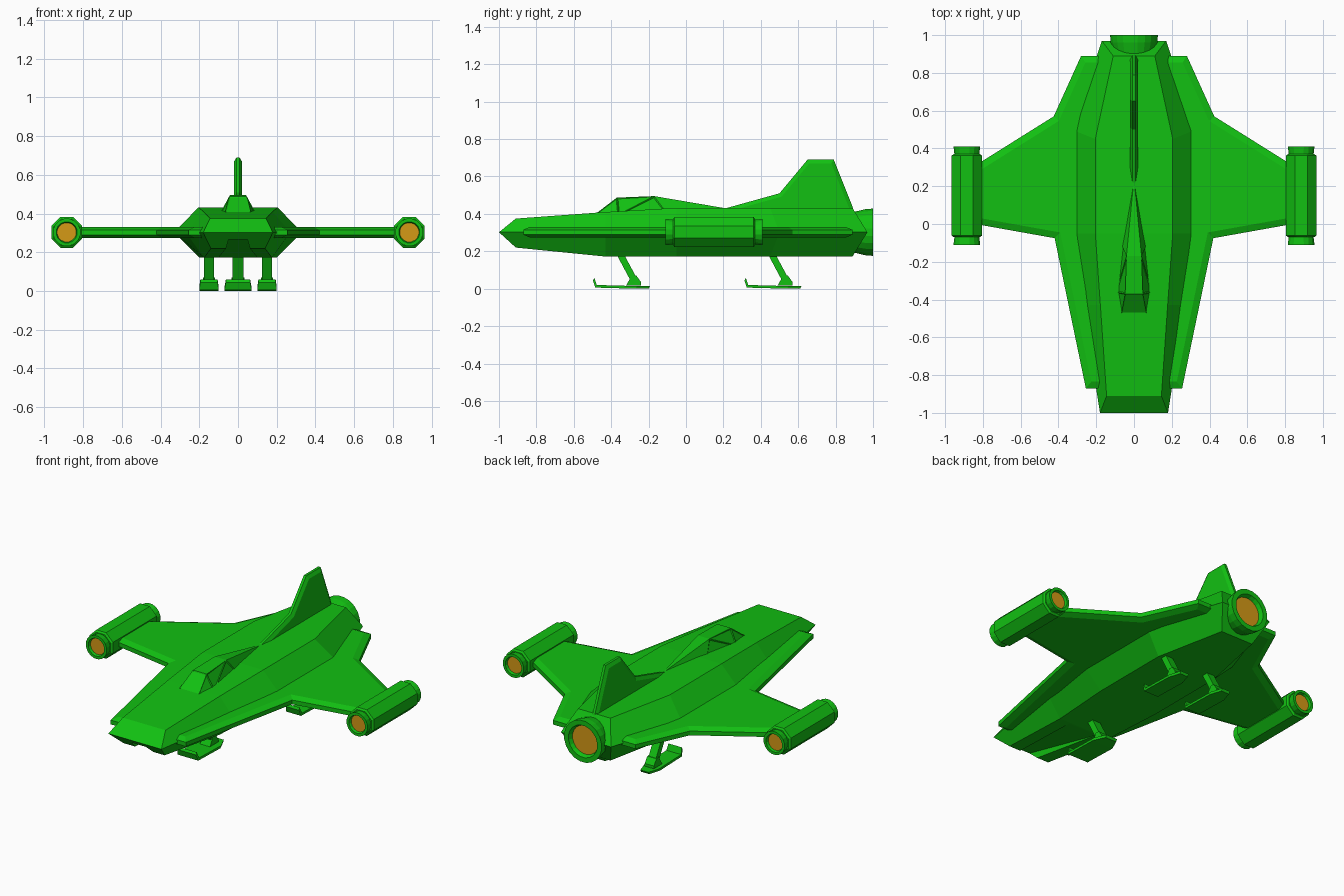
import bpy, bmesh, math
from mathutils import Vector

if "Cube" in bpy.data.objects:
    bpy.data.objects.remove(bpy.data.objects["Cube"])


def material(name, rgb):
    m = bpy.data.materials.new(name)
    m.diffuse_color = (*rgb, 1)
    m.use_nodes = True
    m.node_tree.nodes["Principled BSDF"].inputs["Base Color"].default_value = m.diffuse_color
    return m


GREEN = material("hull green", (0.006, 0.53, 0.006))
ORANGE = material("engine orange", (0.66, 0.32, 0.008))


def make(name, verts, faces, orange=()):
    me = bpy.data.meshes.new(name)
    me.from_pydata([tuple(v) for v in verts], [], faces)
    me.materials.append(GREEN)
    me.materials.append(ORANGE)
    for i in orange:
        me.polygons[i].material_index = 1
    bm = bmesh.new()
    bm.from_mesh(me)
    bmesh.ops.recalc_face_normals(bm, faces=bm.faces)
    bm.to_mesh(me)
    bm.free()
    ob = bpy.data.objects.new(name, me)
    bpy.context.collection.objects.link(ob)
    return ob


def loft(rings, caps=True):
    """Join equal rings of points into a closed skin."""
    n = len(rings[0])
    verts = [p for r in rings for p in r]
    faces = [(k * n + i, k * n + (i + 1) % n, (k + 1) * n + (i + 1) % n, (k + 1) * n + i)
             for k in range(len(rings) - 1) for i in range(n)]
    if caps:
        faces += [tuple(range(n)), tuple(range((len(rings) - 1) * n, len(rings) * n))]
    return verts, faces


def inset(poly, d):
    """Shrink a counter-clockwise 2D outline by d."""
    out = []
    for i, p in enumerate(poly):
        a, p, b = Vector(poly[i - 1]), Vector(p), Vector(poly[(i + 1) % len(poly)])
        u, v = (p - a).normalized(), (b - p).normalized()
        n1, n2 = Vector((-u.y, u.x)), Vector((-v.y, v.x))
        out.append(p + (n1 + n2) * d / (1 + n1.dot(n2)))
    return out


def plate(name, outline, d, edge, half, to3d):
    """Flat plate with chamfered rims; half thickness at rim and centre."""
    small = inset(outline, d)
    rings = [[to3d(p, h) for p in poly] for poly, h in
             ((small, -half), (outline, -edge), (outline, edge), (small, half))]
    return make(name, *loft(rings))


def lathe(name, profile, x, z, sides, ends_orange):
    rings = [[(x + r * math.cos((i + 0.5) * math.tau / sides), y,
               z + r * math.sin((i + 0.5) * math.tau / sides)) for i in range(sides)]
             for y, r in profile]
    v, f = loft(rings)
    return make(name, v, f, [len(f) - e for e in ends_orange])


def hull_of(name, pts):
    """Convex solid around points."""
    bm = bmesh.new()
    for p in pts:
        bm.verts.new(p)
    bmesh.ops.convex_hull(bm, input=bm.verts)
    bmesh.ops.dissolve_limit(bm, angle_limit=0.02, verts=bm.verts, edges=bm.edges)
    me = bpy.data.meshes.new(name)
    bm.to_mesh(me)
    bm.free()
    me.materials.append(GREEN)
    ob = bpy.data.objects.new(name, me)
    bpy.context.collection.objects.link(ob)
    return ob


def box_prism(name, x, w, profile):
    """Extrude a y-z profile across x."""
    rings = [[(x + s * w, y, z) for y, z in profile] for s in (-1, 1)]
    return make(name, *loft(rings))


# Fuselage: six-sided sections (y, y of side ridge, top w, ridge w, bottom w, top z, bottom z)
stations = [(-0.91, -1.0, 0.145, 0.18, 0.14, 0.375, 0.22),
            (-0.43, -0.43, 0.178, 0.27, 0.175, 0.41, 0.172),
            (-0.05, -0.05, 0.205, 0.33, 0.20, 0.432, 0.172),
            (0.45, 0.50, 0.205, 0.33, 0.20, 0.432, 0.172),
            (0.89, 0.97, 0.11, 0.17, 0.11, 0.432, 0.172)]
rings = [[(wt, y, zt), (wm, ym, 0.302), (wb, y, zb), (-wb, y, zb), (-wm, ym, 0.302), (-wt, y, zt)]
         for y, ym, wt, wm, wb, zt, zb in stations]
v, f = loft(rings, caps=False)
for b in (0, 24):
    f += [(b, b + 1, b + 4, b + 5), (b + 1, b + 2, b + 3, b + 4)]
fuselage = make("fuselage", v, f)

# Tapering recess below the nose
cutter = hull_of("nose_recess_cutter", [(s * x, y, z) for s in (-1, 1) for x, y, z in
                 ((0.04, -1.05, 0.283), (0.08, -1.05, 0.1), (0.1, -0.43, 0.171), (0.1, -0.43, 0.1))])
cutter.hide_render = True
mod = fuselage.modifiers.new("recess", 'BOOLEAN')
mod.operation, mod.object, mod.solver = 'DIFFERENCE', cutter, 'EXACT'
bpy.context.view_layer.objects.active = fuselage
bpy.ops.object.modifier_apply(modifier="recess")
bpy.data.objects.remove(cutter)

# Wings with forward strakes, and engine pods at the tips
wing = [(0.10, -0.87), (0.255, -0.87), (0.42, -0.075), (0.84, 0.0),
        (0.84, 0.31), (0.425, 0.57), (0.28, 0.89), (0.10, 0.89)]
for s, side in ((-1, "left"), (1, "right")):
    plate(side + "_wing", wing, 0.035, 0.013, 0.028,
          lambda p, h: (s * p[0], p[1], 0.302 + h))
    cx = s * 0.885
    lathe(side + "_pod", [(-0.07, 0.075), (-0.062, 0.0866), (0.362, 0.0866), (0.37, 0.075)],
          cx, 0.303, 8, ())
    lathe(side + "_pod_nozzles",
          [(-0.095, 0.05), (-0.11, 0.055), (-0.11, 0.072), (-0.06, 0.066),
           (0.36, 0.066), (0.41, 0.072), (0.41, 0.055), (0.395, 0.05)], cx, 0.303, 16, (1, 2))

# Main engine
lathe("main_engine", [(0.82, 0.10), (0.89, 0.108), (0.96, 0.125), (1.0, 0.128),
                      (1.0, 0.098), (0.975, 0.088)], 0, 0.302, 20, (1,))

# Tail fin
fin = [(0.14, 0.41), (0.9, 0.41), (0.89, 0.44), (0.79, 0.69), (0.65, 0.69), (0.5, 0.51)]
plate("tail_fin", fin, 0.02, 0.008, 0.02, lambda p, h: (h, p[0], p[1]))

# Canopy with shallow inset windows
canopy = hull_of("canopy", [(s * x, y, z) for s in (-1, 1) for x, y, z in
                 ((0.07, -0.49, 0.395), (0.095, -0.36, 0.395), (0.07, -0.1, 0.40),
                  (0.047, -0.37, 0.487), (0.04, -0.17, 0.495), (0.004, 0.2, 0.432),
                  (0.004, 0.2, 0.41))])
bm = bmesh.new()
bm.from_mesh(canopy.data)
bm.normal_update()
panes = [q for q in bm.faces if q.normal.z > 0.1 and q.calc_center_median().y < -0.2
         and q.calc_area() > 0.004 and q.normal.z < 0.9]
bmesh.ops.inset_individual(bm, faces=panes, thickness=0.009, depth=-0.004)
bm.to_mesh(canopy.data)
bm.free()

# Landing gear: leaning strut, ankle bracket and upturned ski
for name, x, y, w, sw in (("front", 0, -0.35, 0.07, 0.028),
                          ("rear_left", -0.15, 0.46, 0.05, 0.025),
                          ("rear_right", 0.15, 0.46, 0.05, 0.025)):
    box_prism(name + "_strut", x, sw, [(y - 0.025, 0.19), (y + 0.015, 0.19),
                                       (y + 0.085, 0.06), (y + 0.05, 0.05)])
    box_prism(name + "_ankle", x, sw + 0.006, [(y + 0.03, 0.018), (y + 0.11, 0.018), (y + 0.11, 0.035),
                                               (y + 0.085, 0.07), (y + 0.06, 0.07)])
    path = [(-0.148, 0.05, 0.9), (-0.135, 0.012, 1), (0.08, 0.006, 1), (0.15, 0.006, 0.55)]
    rings = [[(x - k * w, y + dy, z - 0.006), (x + k * w, y + dy, z - 0.006),
              (x + k * w, y + dy + 0.008, z + 0.008), (x - k * w, y + dy + 0.008, z + 0.008)]
             for dy, z, k in path]
    rings = [[(a, b, max(c, 0)) for a, b, c in r] for r in rings]
    make(name + "_ski", *loft(rings))
